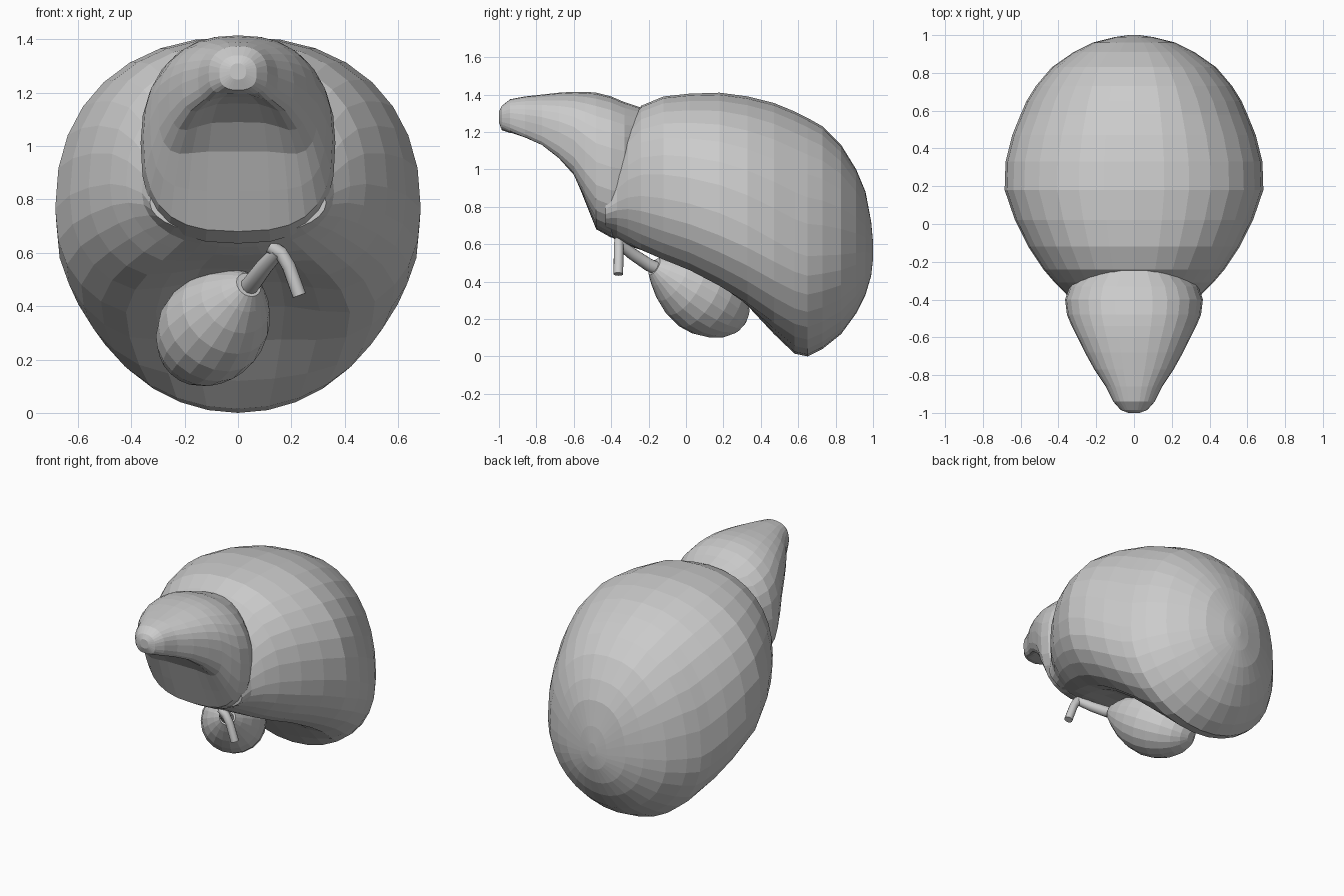
import bpy, bmesh, math
from mathutils import Vector

if "Cube" in bpy.data.objects:
    bpy.data.objects.remove(bpy.data.objects["Cube"])


def finish(name, rings, smooth=False):
    """Skin a list of rings, closing both ends with a fan."""
    bm = bmesh.new()
    loops = [[bm.verts.new(p) for p in ring] for ring in rings]
    n = len(loops[0])
    for a, b in zip(loops, loops[1:]):
        for i in range(n):
            j = (i + 1) % n
            bm.faces.new((a[i], a[j], b[j], b[i]))
    for ring in (loops[0], loops[-1]):
        c = bm.verts.new(sum((v.co for v in ring), Vector()) / n)
        for i in range(n):
            bm.faces.new((ring[i], ring[(i + 1) % n], c))
    bmesh.ops.recalc_face_normals(bm, faces=bm.faces)
    for f in bm.faces:
        f.smooth = smooth and len(f.verts) == 4
    me = bpy.data.meshes.new(name)
    bm.to_mesh(me)
    bm.free()
    ob = bpy.data.objects.new(name, me)
    bpy.context.collection.objects.link(ob)
    return ob


def lobe(name, sections, upper, lower, waist, spread, n=32):
    """Sections: y, bottom z, top z, half width, hollow depth underneath.
    The section is widest at the waist fraction of its height."""
    rings = []
    for y, z0, z1, w, hollow in sections:
        mid = z0 + (z1 - z0) * waist
        ring = []
        for i in range(n):
            a = 2 * math.pi * i / n
            c, s = math.cos(a), math.sin(a)
            e = 2 / (upper if s >= 0 else lower + 4 * hollow)
            x = w * math.copysign(abs(c) ** e, c)
            if s >= 0:
                z = mid + (z1 - mid) * abs(s) ** e
            else:
                z = mid - (mid - z0) * abs(s) ** e + hollow * math.exp(-(x / (spread * w)) ** 4)
            ring.append(Vector((x, y, z)))
        rings.append(ring)
    return finish(name, rings)


def sweep(name, points, radii, n, smooth=False):
    """Round tube of varying radius along a path."""
    pts = [Vector(p) for p in points]
    rings = []
    for i, (p, r) in enumerate(zip(pts, radii)):
        d = (pts[min(i + 1, len(pts) - 1)] - pts[max(i - 1, 0)]).normalized()
        u = d.cross(Vector((0, 1, 0.3))).normalized()
        v = d.cross(u)
        rings.append([p + r * (u * math.cos(2 * math.pi * k / n) + v * math.sin(2 * math.pi * k / n))
                      for k in range(n)])
    return finish(name, rings, smooth)


# large lobe
lobe("large_lobe", [
    (-0.43, 0.66, 0.96, 0.33, 0),
    (-0.37, 0.61, 1.12, 0.36, 0.01),
    (-0.31, 0.56, 1.25, 0.42, 0.03),
    (-0.24, 0.51, 1.34, 0.48, 0.06),
    (-0.12, 0.45, 1.39, 0.56, 0.09),
    (0.02, 0.39, 1.405, 0.63, 0.10),
    (0.18, 0.30, 1.41, 0.685, 0.10),
    (0.33, 0.20, 1.39, 0.68, 0.07),
    (0.47, 0.09, 1.355, 0.645, 0.03),
    (0.58, 0.015, 1.31, 0.60, 0),
    (0.65, 0.00, 1.275, 0.57, 0),
    (0.73, 0.04, 1.23, 0.52, 0),
    (0.83, 0.12, 1.13, 0.435, 0),
    (0.91, 0.23, 1.00, 0.32, 0),
    (0.96, 0.33, 0.88, 0.22, 0),
    (0.99, 0.43, 0.72, 0.10, 0),
    (1.00, 0.52, 0.61, 0.03, 0),
], 2.25, 2.0, 0.42, 0.5)

# small lobe
lobe("small_lobe", [
    (-1.00, 1.25, 1.31, 0.03, 0),
    (-0.985, 1.21, 1.34, 0.07, 0),
    (-0.94, 1.175, 1.375, 0.11, 0.02),
    (-0.86, 1.125, 1.39, 0.15, 0.06),
    (-0.77, 1.07, 1.40, 0.21, 0.09),
    (-0.68, 0.99, 1.41, 0.26, 0.10),
    (-0.60, 0.90, 1.415, 0.30, 0.08),
    (-0.54, 0.78, 1.415, 0.33, 0.05),
    (-0.48, 0.67, 1.41, 0.355, 0.01),
    (-0.40, 0.635, 1.39, 0.365, 0),
    (-0.33, 0.64, 1.36, 0.34, 0),
    (-0.24, 0.72, 1.33, 0.25, 0),
], 2.3, 2.7, 0.5, 0.75, 28)

# gallbladder
neck, tip = Vector((0.04, -0.17, 0.48)), Vector((-0.21, 0.31, 0.18))
profile = [(0, 0.05), (0.08, 0.09), (0.2, 0.14), (0.34, 0.18), (0.5, 0.2), (0.64, 0.195),
           (0.77, 0.17), (0.88, 0.13), (0.95, 0.085), (0.99, 0.035)]
sweep("gallbladder", [neck.lerp(tip, t) for t, r in profile], [r for t, r in profile], 20)

# ducts
sweep("gallbladder_duct", [(0.03, -0.13, 0.46), (0.055, -0.2, 0.49), (0.10, -0.29, 0.55), (0.15, -0.36, 0.605)],
      [0.035, 0.035, 0.032, 0.028], 12, True)
sweep("main_duct", [(0.12, -0.355, 0.625), (0.16, -0.36, 0.60), (0.19, -0.36, 0.55), (0.23, -0.362, 0.44)],
      [0.026] * 4, 12, True)
